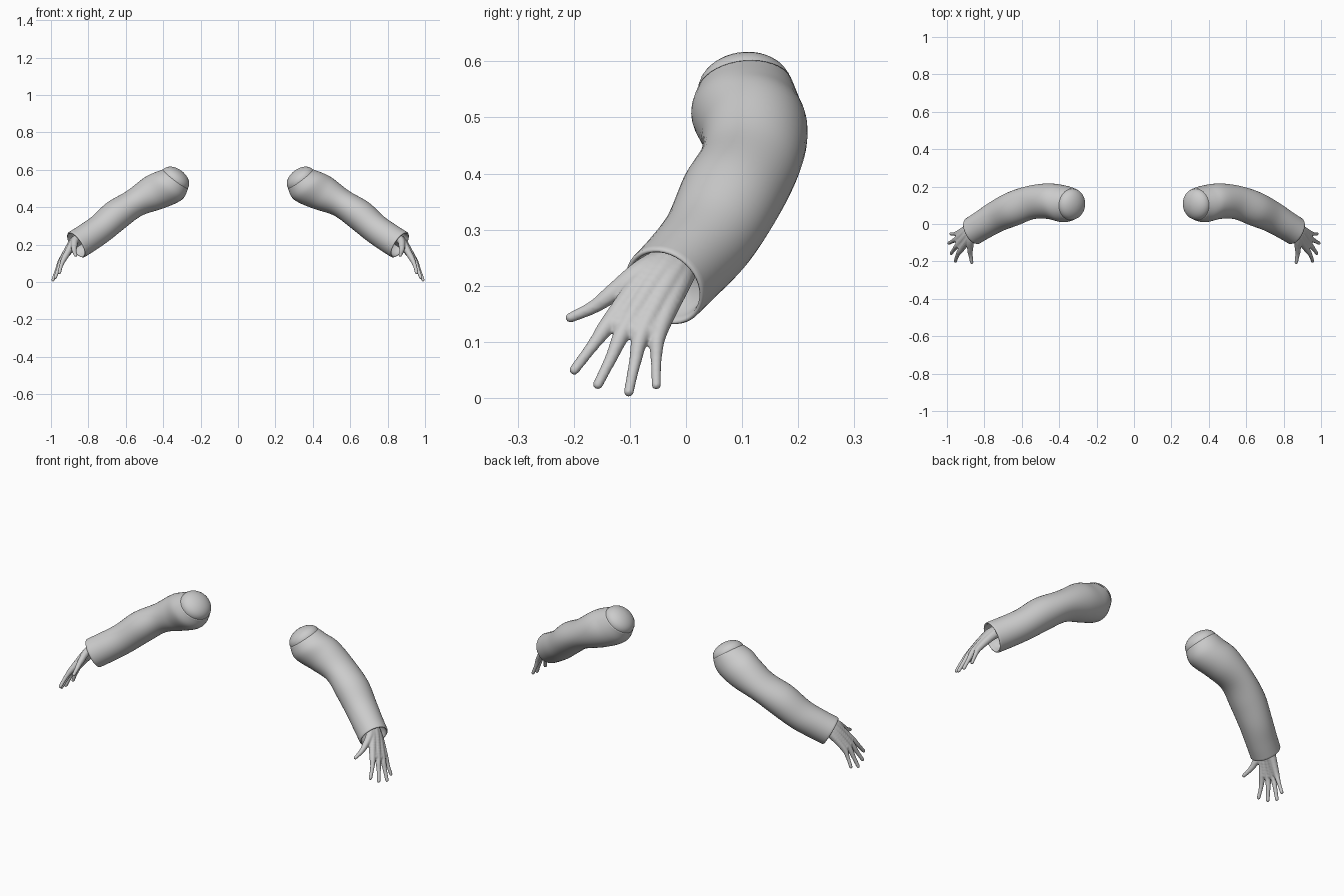
import bpy, bmesh, math
from mathutils import Vector, Matrix

if "Cube" in bpy.data.objects:
    bpy.data.objects.remove(bpy.data.objects["Cube"])

SIDES = 40
Y = Vector((0, 1, 0))


def frame(t):
    t = Vector(t).normalized()
    u = t.cross(Y).normalized()
    return t, u, u.cross(t)


def finish(bm, name):
    bmesh.ops.recalc_face_normals(bm, faces=bm.faces)
    me = bpy.data.meshes.new(name)
    bm.to_mesh(me)
    bm.free()
    ob = bpy.data.objects.new(name, me)
    bpy.context.collection.objects.link(ob)
    for p in me.polygons:
        p.use_smooth = True
    return ob


def mirror(ob):
    m = ob.modifiers.new("mirror", 'MIRROR')
    m.use_mirror_merge = False


def loft(name, rings):
    """rings: (centre, tangent, half height, half depth)"""
    bm = bmesh.new()
    prev = None
    for c, t, a, b in rings:
        _, u, v = frame(t)
        cur = [bm.verts.new(Vector(c) + u * a * math.cos(k) + v * b * math.sin(k))
               for k in (2 * math.pi * i / SIDES for i in range(SIDES))]
        if prev:
            for i in range(SIDES):
                j = (i + 1) % SIDES
                bm.faces.new((prev[i], prev[j], cur[j], cur[i]))
        prev = cur
    bm.faces.new(prev)
    ob = finish(bm, name)
    mirror(ob)
    return ob


def catmull(pts, n):
    out = []
    for i in range(len(pts) - 1):
        p = [pts[max(0, min(len(pts) - 1, i + k))] for k in (-1, 0, 1, 2)]
        for s in range(n):
            x = s / n
            out.append([0.5 * (2 * b + (c - a) * x + (2 * a - 5 * b + 4 * c - d) * x * x
                               + (3 * b - a - 3 * c + d) * x ** 3) for a, b, c, d in zip(*p)])
    return out + [list(pts[-1])]


# Sleeve stations: centre xyz, tangent xyz, half height, half depth
stations = [
    (.335, .105, .55, .60, .10, -.79, .085, .086),
    (.375, .107, .512, .68, .08, -.72, .104, .098),
    (.455, .122, .473, .82, .05, -.54, .096, .095),
    (.555, .114, .420, .82, -.22, -.53, .077, .090),
    (.650, .080, .358, .76, -.33, -.56, .083, .092),
    (.735, .040, .285, .74, -.38, -.56, .079, .084),
    (.810, -.005, .233, .76, -.40, -.51, .079, .078),
    (.862, -.037, .200, .77, -.40, -.50, .079, .076),
]
rings = [(r[:3], r[3:6], r[6], r[7]) for r in catmull(stations, 6)]
c0, t0, a0, b0 = rings[0]
ce, te, ae, be = rings[-1]
tv = Vector(te).normalized()

# Rounded cuff rim and the hollow inside
for off, k in ((.004, .97), (.005, .93), (.002, .89), (-.01, .87), (-.06, .84)):
    rings.append((Vector(ce) + tv * off, te, ae * k, be * k))
# Small lip at the shoulder seam
rings.insert(0, (Vector(c0), t0, a0 * .94, b0 * .94))
loft("sleeve", rings)

# Domed shoulder cap
tn = Vector(t0).normalized()
dome = [(Vector(c0) + tn * .02, t0, a0 * .97, b0 * .97)]
for i in range(10):
    w = math.radians(i * 9.8)
    dome.append((Vector(c0) - tn * .055 * math.sin(w), t0, a0 * .98 * math.cos(w), b0 * .98 * math.cos(w)))
loft("shoulder_cap", dome)

# Hand: chains of (x, y, z, radius) blended into one skin
wrist = (.80, .0, .255, .034)
chains = [
    # thumb
    [wrist, (.866, -.075, .228, .022), (.876, -.130, .187, .017),
     (.874, -.165, .162, .0125), (.867, -.206, .143, .0095)],
    # index
    [wrist, (.868, -.062, .225, .024), (.922, -.133, .138, .017),
     (.943, -.165, .095, .0115), (.955, -.199, .050, .0095)],
    # middle
    [wrist, (.872, -.045, .220, .027), (.937, -.108, .125, .017),
     (.960, -.133, .072, .0115), (.977, -.157, .024, .0095)],
    # ring
    [wrist, (.872, -.028, .213, .027), (.943, -.077, .118, .017),
     (.968, -.091, .063, .0115), (.989, -.102, .011, .0095)],
    # little
    [wrist, (.870, -.014, .205, .024), (.938, -.048, .118, .016),
     (.960, -.053, .070, .0105), (.979, -.053, .023, .009)],
]
bm = bmesh.new()
for ch in chains:
    for x, y, z, r in catmull(ch, 10):
        bmesh.ops.create_icosphere(bm, subdivisions=2, radius=r,
                                   matrix=Matrix.Translation((x, y, z)))
# palm fill between neighbouring metacarpals
for p, q in zip(chains[1:], chains[2:]):
    mid = [[(a + b) / 2 for a, b in zip(p[i], q[i])] for i in (1, 2)]
    for s in range(9):
        x, y, z, r = [a + (b - a) * s / 8 for a, b in zip(*mid)]
        bmesh.ops.create_icosphere(bm, subdivisions=2, radius=r * .95,
                                   matrix=Matrix.Translation((x, y, z)))
hand = finish(bm, "hand")
rm = hand.modifiers.new("skin_blend", 'REMESH')
rm.mode = 'VOXEL'
rm.voxel_size = .0035
rm.use_smooth_shade = True
sm = hand.modifiers.new("soften", 'SMOOTH')
sm.factor = .5
sm.iterations = 6
mirror(hand)
